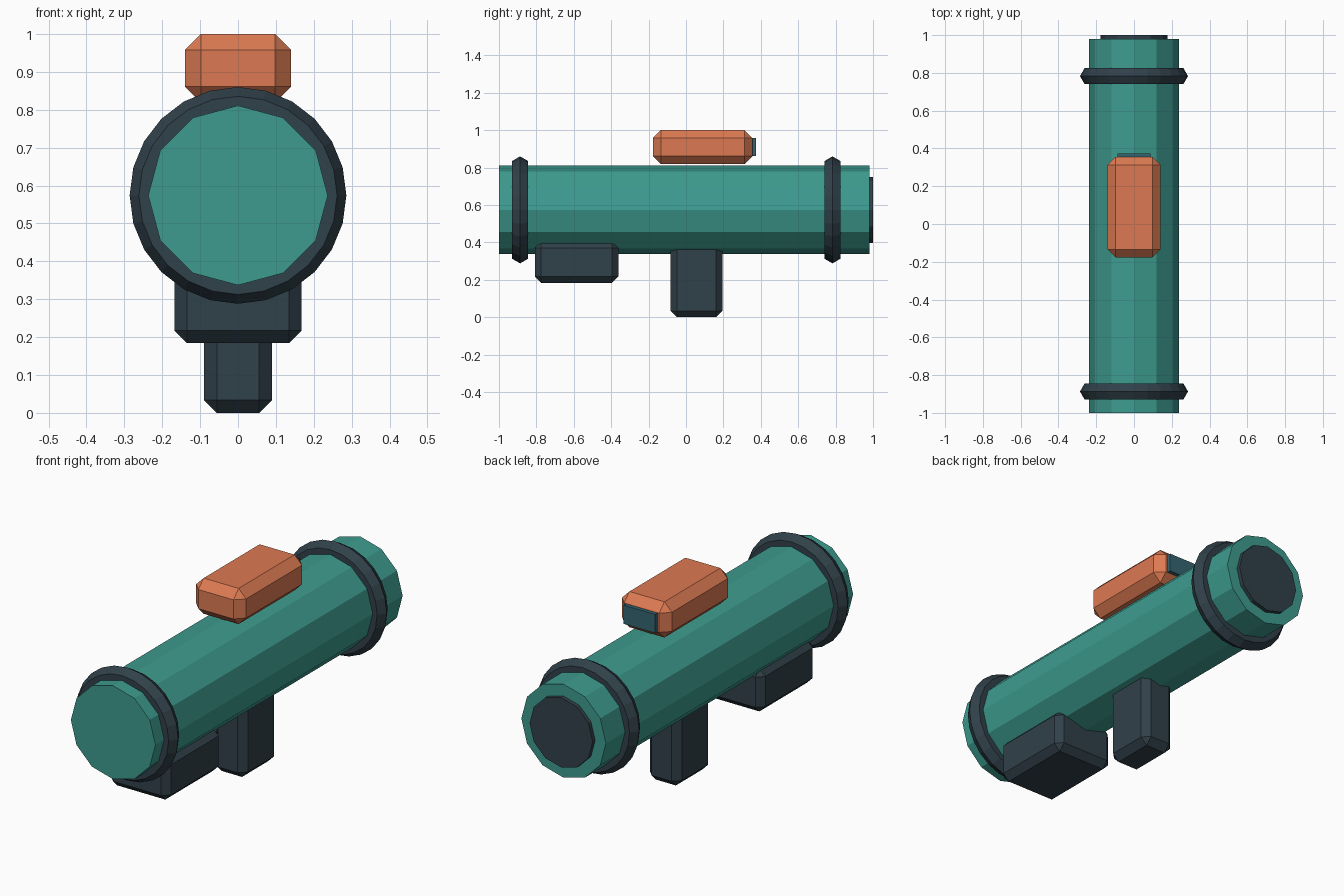
import bpy
from math import pi

if "Cube" in bpy.data.objects:
    bpy.data.objects.remove(bpy.data.objects["Cube"])

AXIS_Z = 0.574  # height of the tube's centre line


def material(name, rgb):
    m = bpy.data.materials.new(name)
    m.diffuse_color = (*rgb, 1)
    m.use_nodes = True
    m.node_tree.nodes["Principled BSDF"].inputs["Base Color"].default_value = m.diffuse_color
    return m


TEAL = material("teal", (0.047, 0.33, 0.275))
DARK = material("dark", (0.030, 0.052, 0.068))
ORANGE = material("orange", (0.72, 0.195, 0.085))
GLASS = material("glass", (0.036, 0.13, 0.165))


def finish(name, mat):
    ob = bpy.context.object
    ob.name = name
    ob.data.materials.append(mat)
    return ob


def tube(name, radius, y0, y1, mat):
    bpy.ops.mesh.primitive_cylinder_add(
        vertices=12, radius=radius, depth=y1 - y0,
        location=(0, (y0 + y1) / 2, AXIS_Z), rotation=(pi / 2, 0, 0))
    return finish(name, mat)


def ring(name, y):
    bpy.ops.mesh.primitive_torus_add(
        major_segments=24, minor_segments=6, major_radius=0.237,
        minor_radius=0.049, location=(0, y, AXIS_Z), rotation=(pi / 2, 0, 0))
    ob = finish(name, DARK)
    ob.data.shade_flat()
    return ob


def block(name, half_x, y, z, chamfer, mat):
    bpy.ops.mesh.primitive_cube_add(
        size=1, location=(0, sum(y) / 2, sum(z) / 2))
    ob = finish(name, mat)
    for v in ob.data.vertices:
        v.co.x *= 2 * half_x
        v.co.y *= y[1] - y[0]
        v.co.z *= z[1] - z[0]
    if chamfer:
        bev = ob.modifiers.new("chamfer", 'BEVEL')
        bev.width = chamfer
        bev.segments = 1
    return ob


# Main tube and the dark rear opening
tube("launch_tube", 0.237, -1.0, 0.98, TEAL)
tube("rear_opening", 0.177, 0.95, 1.0, DARK)

# Reinforcing rings near both ends
ring("front_ring", -0.887)
ring("rear_ring", 0.783)

# Sight housing on top with its eyepiece lens
block("sight_housing", 0.14, (-0.177, 0.355), (0.819, 1.0), 0.042, ORANGE)
block("sight_lens", 0.088, (0.32, 0.374), (0.862, 0.957), 0, GLASS)

# Grip and forward support underneath
block("grip", 0.09, (-0.082, 0.195), (0.0, 0.42), 0.034, DARK)
block("front_support", 0.168, (-0.808, -0.362), (0.184, 0.403), 0.033, DARK)
